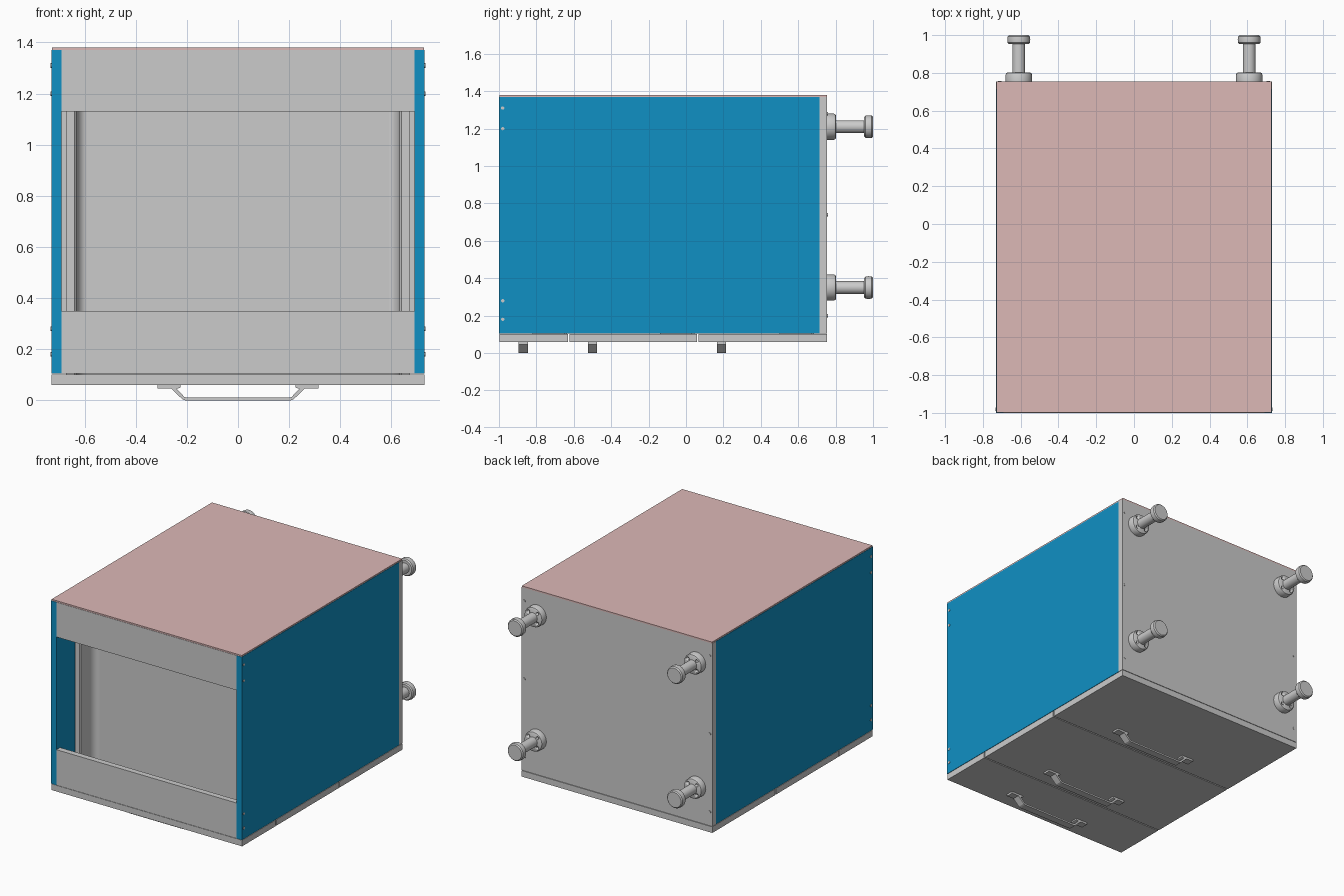
import bpy, bmesh, math
from mathutils import Matrix, Vector

if "Cube" in bpy.data.objects:
    bpy.data.objects.remove(bpy.data.objects["Cube"])


def material(name, rgb):
    m = bpy.data.materials.new(name)
    m.diffuse_color = (*rgb, 1)
    m.use_nodes = True
    m.node_tree.nodes["Principled BSDF"].inputs["Base Color"].default_value = m.diffuse_color
    return m


BLUE = material("blue_board", (0.005, 0.28, 0.55))
PINK = material("pink_board", (0.72, 0.48, 0.47))


def finish(name, bm, mat=None, smooth=False):
    bmesh.ops.recalc_face_normals(bm, faces=bm.faces)
    me = bpy.data.meshes.new(name)
    bm.to_mesh(me)
    bm.free()
    ob = bpy.data.objects.new(name, me)
    bpy.context.collection.objects.link(ob)
    if mat:
        me.materials.append(mat)
    if smooth:
        bpy.ops.object.select_all(action='DESELECT')
        ob.select_set(True)
        bpy.context.view_layer.objects.active = ob
        bpy.ops.object.shade_smooth_by_angle(angle=math.radians(35))
    return ob


def box(name, x, y, z, mat=None):
    bm = bmesh.new()
    size = Vector((x[1] - x[0], y[1] - y[0], z[1] - z[0]))
    mid = Vector((x[1] + x[0], y[1] + y[0], z[1] + z[0])) / 2
    bmesh.ops.create_cube(bm, size=1, matrix=Matrix.Translation(mid) @ Matrix.Diagonal((*size, 1)))
    return finish(name, bm, mat)


def extrude(name, pts, vec, smooth=False):
    bm = bmesh.new()
    face = bm.faces.new([bm.verts.new(p) for p in pts])
    ext = bmesh.ops.extrude_face_region(bm, geom=[face])["geom"]
    bmesh.ops.translate(bm, vec=vec, verts=[v for v in ext if isinstance(v, bmesh.types.BMVert)])
    return finish(name, bm, None, smooth)


def lathe_y(name, profile, x, z, segments=32):
    # profile of (radius, y) points spun round an axis parallel to y
    bm = bmesh.new()
    vs = [bm.verts.new((x + r, y, z)) for r, y in profile]
    es = [bm.edges.new(p) for p in zip(vs, vs[1:])]
    bmesh.ops.spin(bm, geom=vs + es, cent=(x, 0, z), axis=(0, 1, 0),
                   angle=math.tau, steps=segments)
    bmesh.ops.remove_doubles(bm, verts=bm.verts, dist=1e-5)
    return finish(name, bm, None, True)


def disc(name, centre, radius, depth, axis):
    bm = bmesh.new()
    turn = Matrix.Rotation(math.pi / 2, 4, 'Y' if axis == 'X' else 'X')
    bmesh.ops.create_cone(bm, cap_ends=True, segments=16, radius1=radius, radius2=radius,
                          depth=depth, matrix=Matrix.Translation(centre) @ turn)
    return finish(name, bm, None, True)


# Carcass boards
for s, side in ((-1, "left"), (1, "right")):
    xs = sorted((s * 0.69, s * 0.73))
    box(side + "_side_panel", xs, (-1, 0.715), (0.105, 1.37), BLUE)
box("base_panel", (-0.73, 0.73), (0.715, 0.755), (0.105, 1.37))
box("thin_back_panel", (-0.728, 0.728), (-0.998, 0.755), (1.37, 1.38), PINK)
box("upper_rail", (-0.69, 0.69), (-1, -0.96), (1.13, 1.37))
box("lower_rail", (-0.69, 0.69), (-1, -0.96), (0.105, 0.35))

# Screw heads in the side panels and base panel
for s in (-1, 1):
    for z in (0.18, 0.28, 1.2, 1.31):
        disc("side_screw", (s * 0.73, -0.98, z), 0.009, 0.006, 'X')
    for z in (0.2, 0.74, 1.28):
        disc("base_screw", (s * 0.71, 0.755, z), 0.009, 0.006, 'Y')


def leg(x, z):
    # turned leg: screwed flange, stem and foot pad
    flange = lathe_y("leg_flange", [(0, 0.755), (0.07, 0.755), (0.07, 0.79), (0.066, 0.799),
                                    (0.058, 0.803), (0, 0.803)], x, z)
    for k in range(4):
        a = math.pi / 4 + k * math.pi / 2
        hole = disc("hole_cutter", (x + 0.049 * math.cos(a), 0.8, z + 0.049 * math.sin(a)),
                    0.01, 0.05, 'Y')
        hole.hide_render = True
        hole.hide_viewport = True
        mod = flange.modifiers.new("hole", 'BOOLEAN')
        mod.operation = 'DIFFERENCE'
        mod.object = hole
    lathe_y("leg_stem", [(0, 0.8), (0.034, 0.8), (0.034, 0.96), (0, 0.96)], x, z)
    lathe_y("leg_foot", [(0, 0.953), (0.052, 0.953), (0.059, 0.96), (0.061, 0.975),
                         (0.059, 0.993), (0.052, 1), (0, 1)], x, z)


for x in (-0.61, 0.61):
    for z in (0.35, 1.21):
        leg(x, z)


def drawer(y0, y1, handle_y, floor_y):
    # front board
    box("drawer_front", (-0.73, 0.73), (y0, y1), (0.06, 0.102))
    # floor and rear wall
    box("drawer_floor", (-0.64, 0.64), (floor_y, floor_y + 0.035), (0.102, 1.31))
    box("drawer_rear_wall", (-0.635, 0.635), (floor_y - 0.15, floor_y), (1.275, 1.31))
    for s in (-1, 1):
        # metal side with a curved inner foot
        arc = [(0.59 + 0.042 * math.sin(a), floor_y - 0.055 * (1 - math.cos(a)) - 0.002)
               for a in (k * math.pi / 16 for k in range(9))]
        prof = [(0.672, floor_y - 0.15), (0.672, floor_y + 0.02), (0.59, floor_y + 0.02)]
        prof += arc + [(0.632, floor_y - 0.142), (0.64, floor_y - 0.15)]
        extrude("drawer_side", [(s * px, py, 0.102) for px, py in prof], (0, 0, 1.208), True)
        box("drawer_slide", sorted((s * 0.672, s * 0.69)),
            (floor_y - 0.07, floor_y + 0.02), (0.12, 1.31))
    # bent strip handle with two mounting feet
    half = [(0.315, 0.06), (0.315, 0.047), (0.262, 0.047), (0.217, 0.004), (0.205, 0)]
    inner = [(0.2, 0.011), (0.21, 0.014), (0.24, 0.045), (0.225, 0.05), (0.225, 0.06)]
    lower = half + [(-x, z) for x, z in reversed(half)]
    upper = [(-x, z) for x, z in reversed(inner)] + inner
    extrude("drawer_handle", [(x, handle_y - 0.025, z) for x, z in lower + upper], (0, 0.05, 0))


drawer(-0.998, -0.63, -0.87, -0.67)
drawer(-0.622, 0.06, -0.5, 0.01)
drawer(0.068, 0.755, 0.19, 0.65)
